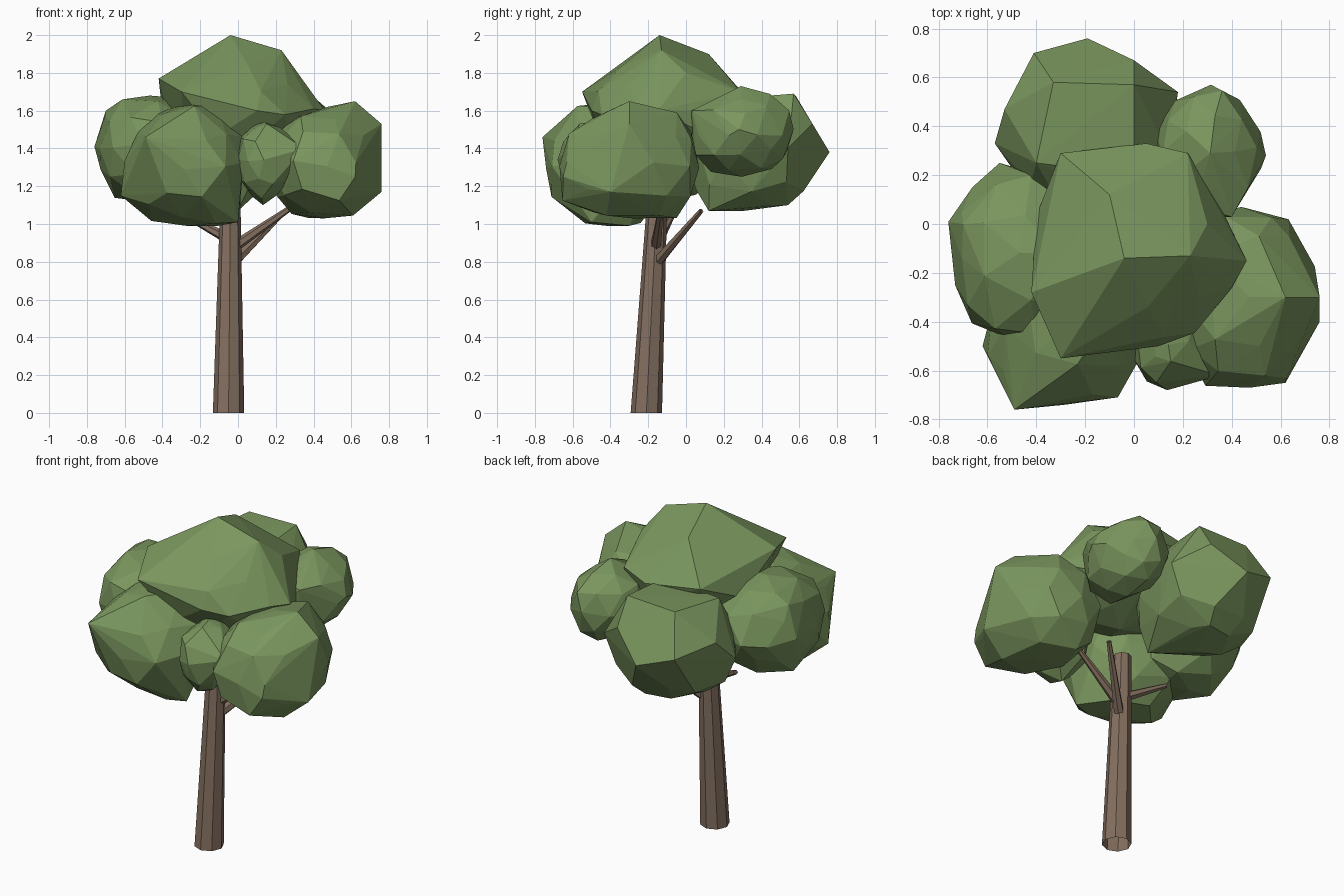
import bpy, bmesh, random
from mathutils import Vector

cube = bpy.data.objects.get("Cube")
if cube:
    bpy.data.objects.remove(cube, do_unlink=True)


def make_material(name, color):
    mat = bpy.data.materials.new(name)
    mat.use_nodes = True
    mat.diffuse_color = color
    bsdf = next(n for n in mat.node_tree.nodes if n.type == "BSDF_PRINCIPLED")
    bsdf.inputs["Base Color"].default_value = color
    bsdf.inputs["Roughness"].default_value = 0.9
    return mat


leaf_green = make_material("leaf green", (0.195, 0.305, 0.112, 1))
bark_brown = make_material("bark brown", (0.23, 0.16, 0.115, 1))


def finish(name, bm, material):
    bmesh.ops.recalc_face_normals(bm, faces=bm.faces[:])
    mesh = bpy.data.meshes.new(name)
    bm.to_mesh(mesh)
    bm.free()
    mesh.materials.append(material)
    obj = bpy.data.objects.new(name, mesh)
    bpy.context.collection.objects.link(obj)
    return obj


def tapered_limb(name, start, end, r_start, r_end, sides, level_ends=False):
    """Open faceted tube between two points."""
    start, end = Vector(start), Vector(end)
    axis = end - start
    bm = bmesh.new()
    bmesh.ops.create_cone(bm, cap_ends=False, segments=sides,
                          radius1=r_start, radius2=r_end, depth=axis.length)
    turn = axis.to_track_quat("Z", "Y")
    for v in bm.verts:
        if level_ends:
            centre = start if v.co.z < 0 else end
            v.co = Vector((v.co.x, v.co.y, 0)) + centre
        else:
            v.co = turn @ v.co + (start + end) / 2
    return finish(name, bm, bark_brown)


def leaf_clump(name, low, high, seed, boxiness=0.9, corners=()):
    """Uneven ball filling the box from low to high, pulled out to corners."""
    rng = random.Random(seed)
    bm = bmesh.new()
    bmesh.ops.create_icosphere(bm, subdivisions=2, radius=1)
    for v in bm.verts:
        for axis in range(3):
            c = v.co[axis]
            c = abs(c) ** boxiness * (1 if c > 0 else -1)
            v.co[axis] = c + rng.uniform(-0.08, 0.08)
    # Fit the ball to its box
    for axis in range(3):
        values = [v.co[axis] for v in bm.verts]
        least, size = min(values), max(values) - min(values)
        for v in bm.verts:
            part = (v.co[axis] - least) / size
            v.co[axis] = low[axis] + part * (high[axis] - low[axis])
    # Wrap ball and corners in one faceted skin
    points = [v.co.copy() for v in bm.verts] + [Vector(c) for c in corners]
    bm.clear()
    for p in points:
        bm.verts.new(p)
    bmesh.ops.convex_hull(bm, input=bm.verts[:])
    inner = [v for v in bm.verts if not v.link_faces]
    bmesh.ops.delete(bm, geom=inner, context="VERTS")
    return finish(name, bm, leaf_green)


# Trunk and branches
tapered_limb("trunk", (-0.05, -0.21, 0), (-0.04, -0.15, 1.18),
             0.083, 0.052, 8, level_ends=True)
branches = {
    "back_branch": ((-0.03, -0.16, 0.79), (0.25, 0.08, 1.07)),
    "left_branch": ((-0.02, -0.16, 0.88), (0.3, -0.13, 1.1)),
    "right_branch": ((-0.03, -0.15, 0.91), (-0.29, -0.07, 1.05)),
}
for branch_name, (start, end) in branches.items():
    tapered_limb(branch_name, start, end, 0.03, 0.014, 6)

# Coarse crown and back masses
leaf_clump("crown_top", (-0.4, -0.5, 1.3), (0.4, 0.3, 1.85), 2, corners=[
    (-0.04, -0.14, 2), (0.23, -0.13, 1.92), (-0.1, 0.12, 1.9),
    (-0.42, -0.28, 1.77), (-0.3, -0.55, 1.7), (0.1, -0.5, 1.6),
    (0.46, -0.15, 1.6), (0.3, 0, 1.8), (0.22, 0.29, 1.7),
    (0.05, 0.33, 1.66), (-0.3, 0.29, 1.7)])
leaf_clump("back_clump", (-0.5, 0, 1.07), (0.16, 0.65, 1.6), 4, corners=[
    (-0.33, 0.58, 1.68), (0, 0.57, 1.69), (-0.4, 0.25, 1.66),
    (0, 0.2, 1.66), (-0.41, 0.7, 1.45), (-0.19, 0.76, 1.38),
    (0, 0.67, 1.53), (0.18, 0.54, 1.4), (-0.53, 0.47, 1.5),
    (-0.57, 0.33, 1.36), (-0.1, 0.54, 1.1), (0, 0.12, 1.07)])

# Rounder leaf masses
leaf_clump("back_left_clump", (0.08, 0.02, 1.25), (0.52, 0.57, 1.73), 3, 1,
           [(0.54, 0.28, 1.5), (0.4, 0.03, 1.6)])
leaf_clump("left_clump", (0.17, -0.67, 1.03), (0.74, 0.07, 1.62), 5, 0.85,
           [(0.62, -0.3, 1.65), (0.76, -0.3, 1.53), (0.76, -0.4, 1.17),
            (0.62, -0.65, 1.25)])
leaf_clump("front_small_clump", (0, -0.68, 1.1), (0.28, -0.3, 1.54), 8, 1,
           [(0.35, -0.62, 1.4)])
leaf_clump("front_right_clump", (-0.6, -0.74, 0.99), (0.03, -0.1, 1.64), 11, 1,
           [(-0.49, -0.76, 1.46), (-0.62, -0.5, 1.15), (0, -0.5, 1.01)])
leaf_clump("right_clump", (-0.76, -0.47, 1.12), (-0.2, 0.2, 1.68), 14, 1,
           [(-0.7, 0, 1.6), (-0.55, 0.25, 1.4)])
